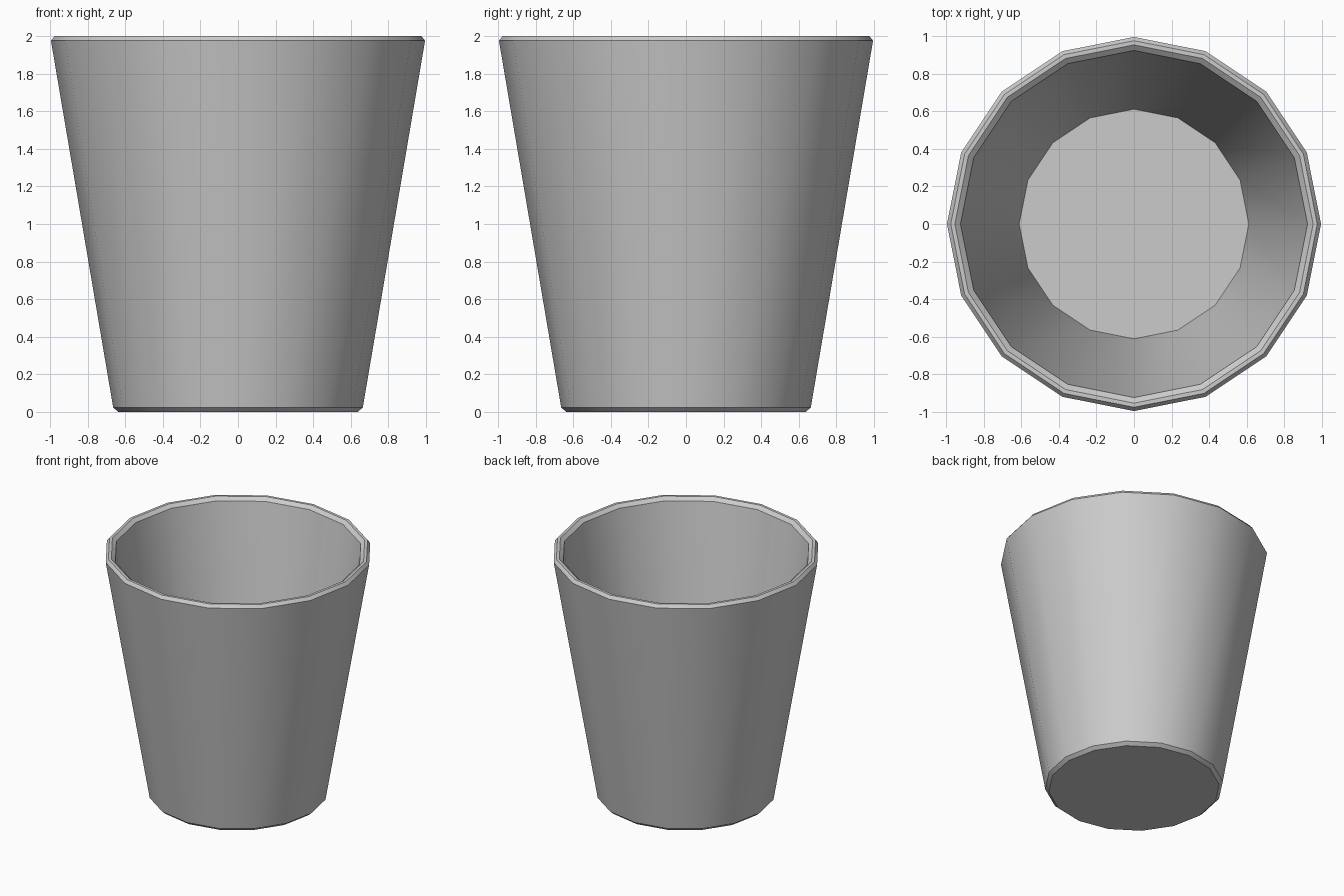
import bpy
import bmesh
from math import cos, sin, pi, radians

if "Cube" in bpy.data.objects:
    bpy.data.objects.remove(bpy.data.objects["Cube"])

SIDES = 16

# Cup profile (radius, height): chamfered base, outer wall, rim, inner wall, floor
PROFILE = [
    (0.637, 0.0), (0.664, 0.024),
    (0.995, 1.975), (0.975, 2.0),
    (0.953, 2.0), (0.923, 1.975),
    (0.611, 0.1),
]

bm = bmesh.new()
rings = [[bm.verts.new((r * cos(2 * pi * i / SIDES), r * sin(2 * pi * i / SIDES), z))
          for i in range(SIDES)] for r, z in PROFILE]

# Walls between neighbouring rings
for low, high in zip(rings, rings[1:]):
    for i in range(SIDES):
        j = (i + 1) % SIDES
        bm.faces.new((low[i], low[j], high[j], high[i]))

# Underside and inner floor
bm.faces.new(rings[0][::-1])
bm.faces.new(rings[-1])
bmesh.ops.recalc_face_normals(bm, faces=bm.faces)

mesh = bpy.data.meshes.new("tapered_cup")
bm.to_mesh(mesh)
bm.free()
cup = bpy.data.objects.new("tapered_cup", mesh)
bpy.context.collection.objects.link(cup)

# Smooth walls, sharp rim and base edges
bpy.context.view_layer.objects.active = cup
cup.select_set(True)
bpy.ops.object.shade_smooth_by_angle(angle=radians(30))
